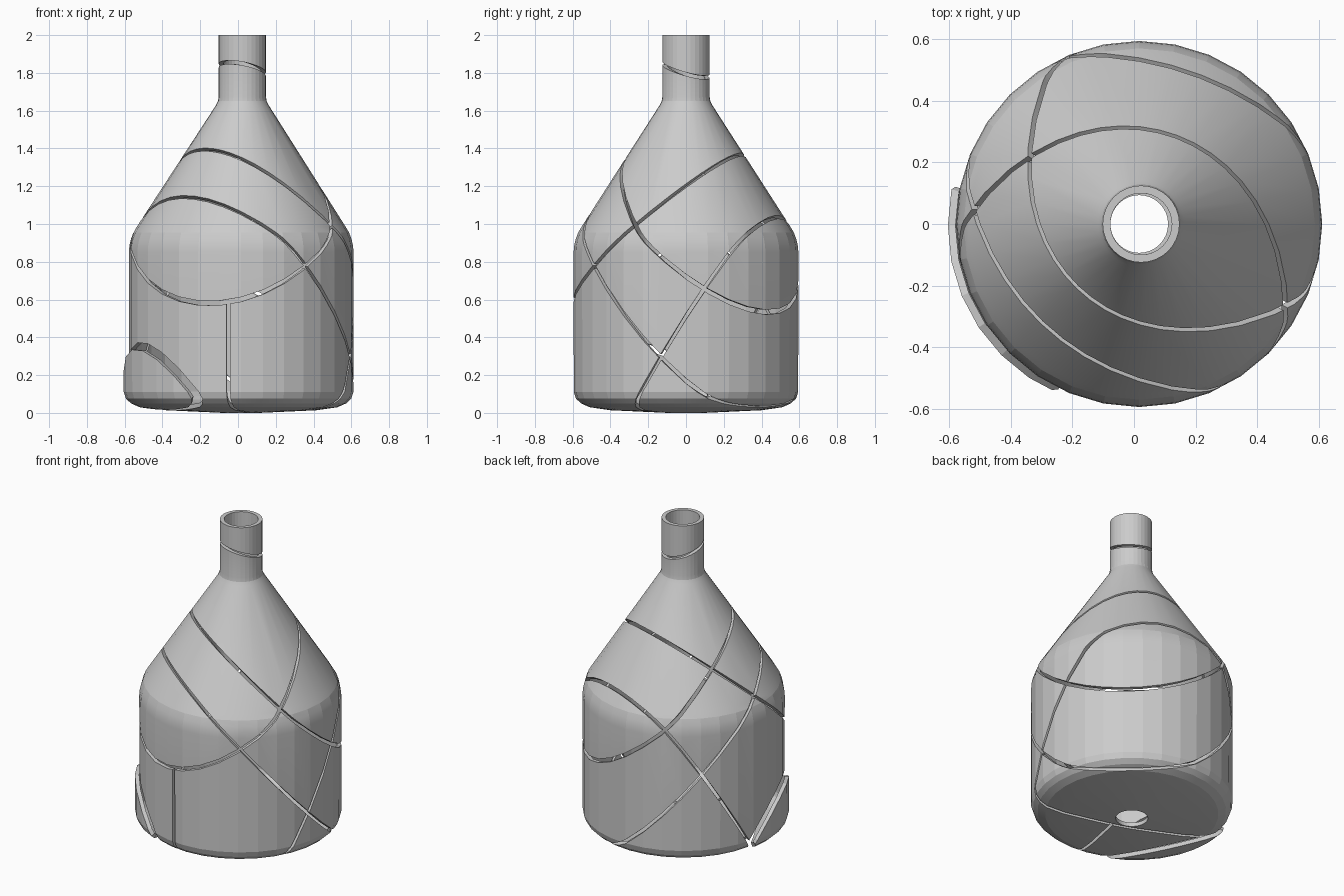
import bpy, bmesh, math
from mathutils import Vector, Matrix

if "Cube" in bpy.data.objects:
    bpy.data.objects.remove(bpy.data.objects["Cube"])

CX, SIDES, WALL, GAP = 0.017, 32, 0.025, 0.018

# Outer bottle profile (radius, height) from base hole to neck rim
PROFILE = [(0.095, 0.0), (0.40, 0.014), (0.51, 0.03), (0.555, 0.05), (0.582, 0.075),
           (0.594, 0.11), (0.595, 0.85), (0.592, 0.885), (0.584, 0.92), (0.571, 0.955),
           (0.553, 0.985), (0.14, 1.628), (0.129, 1.65), (0.125, 1.675), (0.125, 2.0)]


def bottle_shell():
    bm = bmesh.new()
    rings = []
    for r, z in PROFILE:
        # the neck leans a touch off the body axis
        x0 = CX + (0.006 if z > 1.6 else 0)
        rings.append([bm.verts.new((x0 + r * math.cos(2 * math.pi * i / SIDES),
                                    r * math.sin(2 * math.pi * i / SIDES), z))
                      for i in range(SIDES)])
    for low, high in zip(rings, rings[1:]):
        for i in range(SIDES):
            j = (i + 1) % SIDES
            bm.faces.new((low[i], low[j], high[j], high[i]))
    return bm


def slope(a, b, c):
    """Crack plane z = a + b*x + c*y."""
    return Vector((0, 0, a)), Vector((-b, -c, 1)).normalized()


def half(bm, plane, side):
    """Copy of a shard cut back to one side of a crack, leaving half the gap."""
    point, normal = plane
    out = bm.copy()
    n = normal * side
    bmesh.ops.bisect_plane(out, geom=out.verts[:] + out.edges[:] + out.faces[:],
                           plane_co=point + n * GAP / 2, plane_no=n, dist=1e-5,
                           clear_inner=True)
    return out


# Cracks through the whole body, then short ones inside the lower front piece
LOWER_FRONT = "---+"
CRACKS = [(slope(1.125, -0.66, -0.72), ""),
          (slope(1.095, 0.25, 0.838), ""),
          (slope(0.64, -0.77, -0.85), ""),
          (slope(0.175, 0.55, 1.55), ""),
          (slope(-0.68, -1.6, -0.8), LOWER_FRONT),
          ((Vector((0.09, 0, 0)), Vector((1, -0.24, 0)).normalized()), LOWER_FRONT + "+"),
          (slope(1.82, -0.18, -0.27), "++++")]

shards = {"": bottle_shell()}
for plane, only in CRACKS:
    split = {}
    for key, bm in shards.items():
        if not key.startswith(only):
            split[key] = bm
            continue
        for side, mark in ((1, "+"), (-1, "-")):
            part = half(bm, plane, side)
            if part.faces:
                split[key + mark] = part
            else:
                part.free()
        bm.free()
    shards = split

# Turn each shard into a glass piece with wall thickness
for number, (key, bm) in enumerate(shards.items(), 1):
    if key.startswith(LOWER_FRONT + "-"):
        # loose corner piece pushed outward
        bmesh.ops.transform(bm, matrix=Matrix.Translation((-0.028, -0.006, 0)), verts=bm.verts)
    mesh = bpy.data.meshes.new("shard")
    bm.to_mesh(mesh)
    bm.free()
    name = {"+++++": "neck_top", "++++-": "shoulder"}.get(key, f"bottle_shard_{number}")
    obj = bpy.data.objects.new(name, mesh)
    bpy.context.collection.objects.link(obj)
    mod = obj.modifiers.new("wall", 'SOLIDIFY')
    mod.thickness = WALL
    mod.offset = -1
    solid = bpy.data.meshes.new_from_object(
        obj.evaluated_get(bpy.context.evaluated_depsgraph_get()))
    obj.modifiers.clear()
    obj.data = solid
    solid.shade_smooth()
    solid.set_sharp_from_angle(angle=math.radians(10.5))
